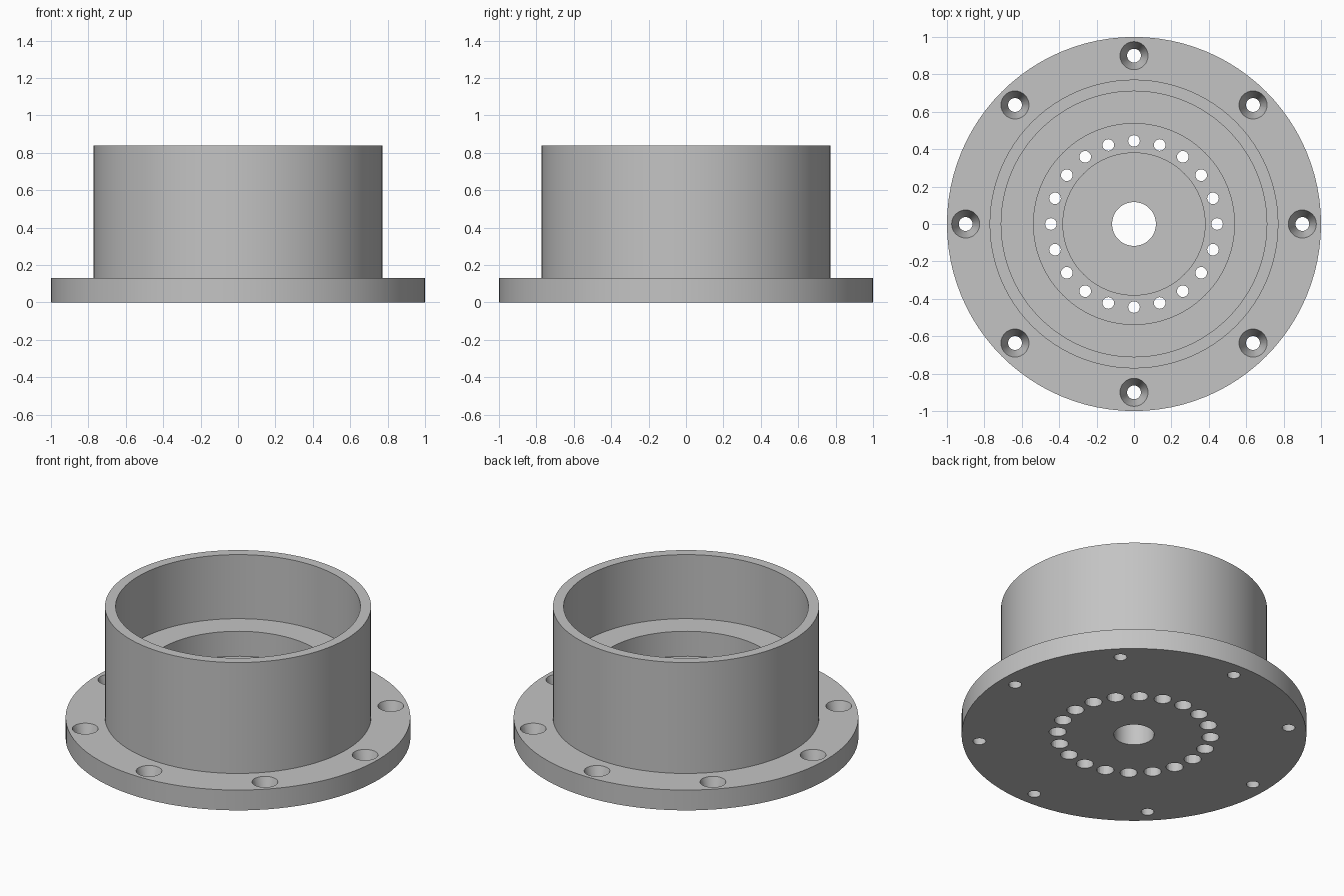
import bpy, bmesh, math

if "Cube" in bpy.data.objects:
    bpy.data.objects.remove(bpy.data.objects["Cube"])

SEG = 96  # sides of the large turned surfaces

metal = bpy.data.materials.new("grey metal")
metal.diffuse_color = (0.55, 0.55, 0.55, 1)
metal.use_nodes = True
metal.node_tree.nodes["Principled BSDF"].inputs["Base Color"].default_value = metal.diffuse_color


def lathe(bm, profile, seg, x=0.0, y=0.0, closed=False):
    """Turn (radius, z) points about a vertical axis at x, y."""
    rings = []
    for r, z in profile:
        rings.append([bm.verts.new((x + r * math.cos(2 * math.pi * i / seg),
                                    y + r * math.sin(2 * math.pi * i / seg), z))
                      for i in range(seg)])
    pairs = list(zip(rings, rings[1:]))
    if closed:
        pairs.append((rings[-1], rings[0]))
    for a, b in pairs:
        for i in range(seg):
            j = (i + 1) % seg
            bm.faces.new((a[i], a[j], b[j], b[i]))
    if not closed:
        bm.faces.new(rings[0][::-1])
        bm.faces.new(rings[-1])


def make_object(name, bm):
    bmesh.ops.recalc_face_normals(bm, faces=bm.faces)
    mesh = bpy.data.meshes.new(name)
    bm.to_mesh(mesh)
    bm.free()
    mesh.materials.append(metal)
    obj = bpy.data.objects.new(name, mesh)
    bpy.context.collection.objects.link(obj)
    return obj


# Turned body: flange, cup wall, stepped bore and centre hole
body = bmesh.new()
lathe(body, [(0.117, 0), (1.0, 0), (1.0, 0.13), (0.772, 0.13), (0.772, 0.84),
             (0.71, 0.84), (0.71, 0.43), (0.537, 0.43), (0.537, 0.27),
             (0.38, 0.27), (0.38, 0.16), (0.117, 0.16)], SEG, closed=True)
housing = make_object("flanged_housing", body)

# Hole cutters: tapered flange holes and counterbored floor holes
holes = bmesh.new()
for i in range(8):
    a = math.tau * i / 8
    lathe(holes, [(0.037, -0.05), (0.037, 0.01), (0.075, 0.13), (0.075, 0.18)],
          32, 0.9 * math.cos(a), 0.9 * math.sin(a))
for i in range(20):
    a = math.tau * i / 20
    lathe(holes, [(0.05, -0.05), (0.05, 0.14), (0.031, 0.14), (0.031, 0.35)],
          24, 0.444 * math.cos(a), 0.444 * math.sin(a))
cutter = make_object("hole_cutters", holes)
cutter.hide_render = True

# Cut the holes and keep the result as plain mesh
cut = housing.modifiers.new("holes", "BOOLEAN")
cut.operation = "DIFFERENCE"
cut.solver = "EXACT"
cut.object = cutter
bpy.context.view_layer.objects.active = housing
housing.select_set(True)
cutter.select_set(False)
bpy.ops.object.modifier_apply(modifier=cut.name)
bpy.data.objects.remove(cutter)

# Smooth turned walls with crisp rims
bpy.ops.object.shade_smooth_by_angle(angle=math.radians(15))
